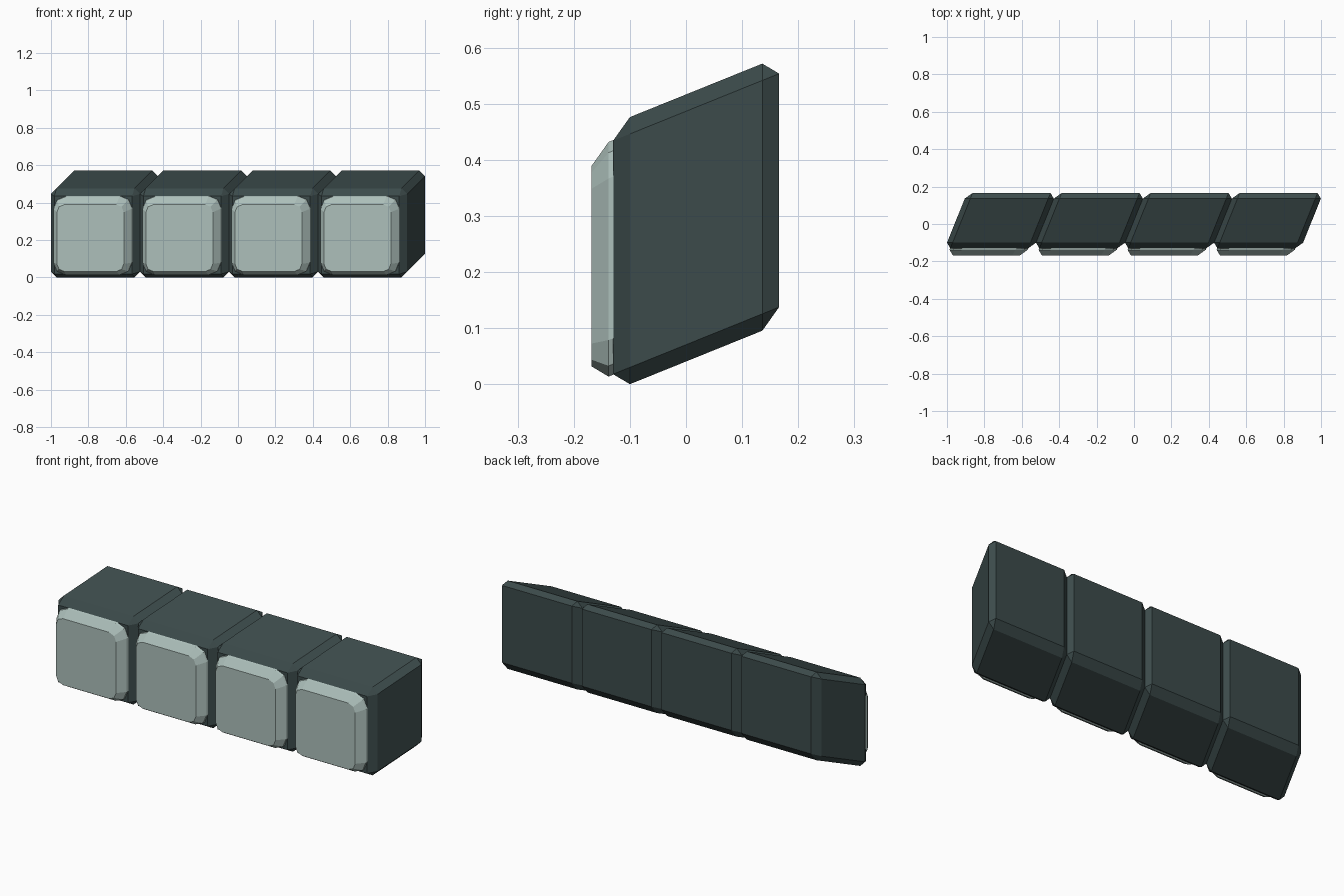
import bpy, bmesh
from mathutils import Vector

if "Cube" in bpy.data.objects:
    bpy.data.objects.remove(bpy.data.objects["Cube"])

SHEAR = 0.404       # sideways and upward slant per unit of depth
PITCH = 0.476       # block width and height
BEVEL = 0.03
Y_REF = -0.10       # depth at which the slant is zero


def material(name, color):
    m = bpy.data.materials.new(name)
    m.diffuse_color = color
    m.use_nodes = True
    m.node_tree.nodes["Principled BSDF"].inputs["Base Color"].default_value = m.diffuse_color
    return m


dark = material("dark_slate", (0.045, 0.07, 0.07, 1))
light = material("pale_grey_green", (0.42, 0.53, 0.50, 1))


def along_y(e):
    d = e.verts[1].co - e.verts[0].co
    return abs(d.y) > 0.01


def slanted_block(name, cx, size, y0, y1, mat, corner=0.0):
    """Chamfered box, optionally with rounded corners, slanted along y."""
    bm = bmesh.new()
    bmesh.ops.create_cube(bm, size=1)
    for v in bm.verts:
        v.co = Vector((v.co.x * size, (y0 + y1) / 2 + v.co.y * (y1 - y0),
                       v.co.z * size))
    edges = bm.edges[:]
    if corner:
        bmesh.ops.bevel(bm, geom=[e for e in bm.edges if along_y(e)],
                        offset=corner, segments=2, profile=0.5,
                        affect='EDGES')
        edges = [e for e in bm.edges if not along_y(e)]
    bmesh.ops.bevel(bm, geom=edges, offset=BEVEL, segments=1,
                    affect='EDGES')
    for v in bm.verts:
        slide = SHEAR * (v.co.y - Y_REF)
        v.co.x += cx + slide
        v.co.z += PITCH / 2 + slide
    bmesh.ops.recalc_face_normals(bm, faces=bm.faces[:])
    mesh = bpy.data.meshes.new(name)
    bm.to_mesh(mesh)
    bm.free()
    mesh.materials.append(mat)
    ob = bpy.data.objects.new(name, mesh)
    bpy.context.collection.objects.link(ob)
    return ob


# Row of four dark blocks, each with a pale core showing as a front panel
for i in range(4):
    cx = -1.0 + PITCH * (i + 0.5)
    slanted_block(f"block_{i + 1}", cx, PITCH, -0.13, 0.166, dark)
    slanted_block(f"front_panel_{i + 1}", cx, 0.418, -0.168, 0.16, light,
                  corner=0.065)
